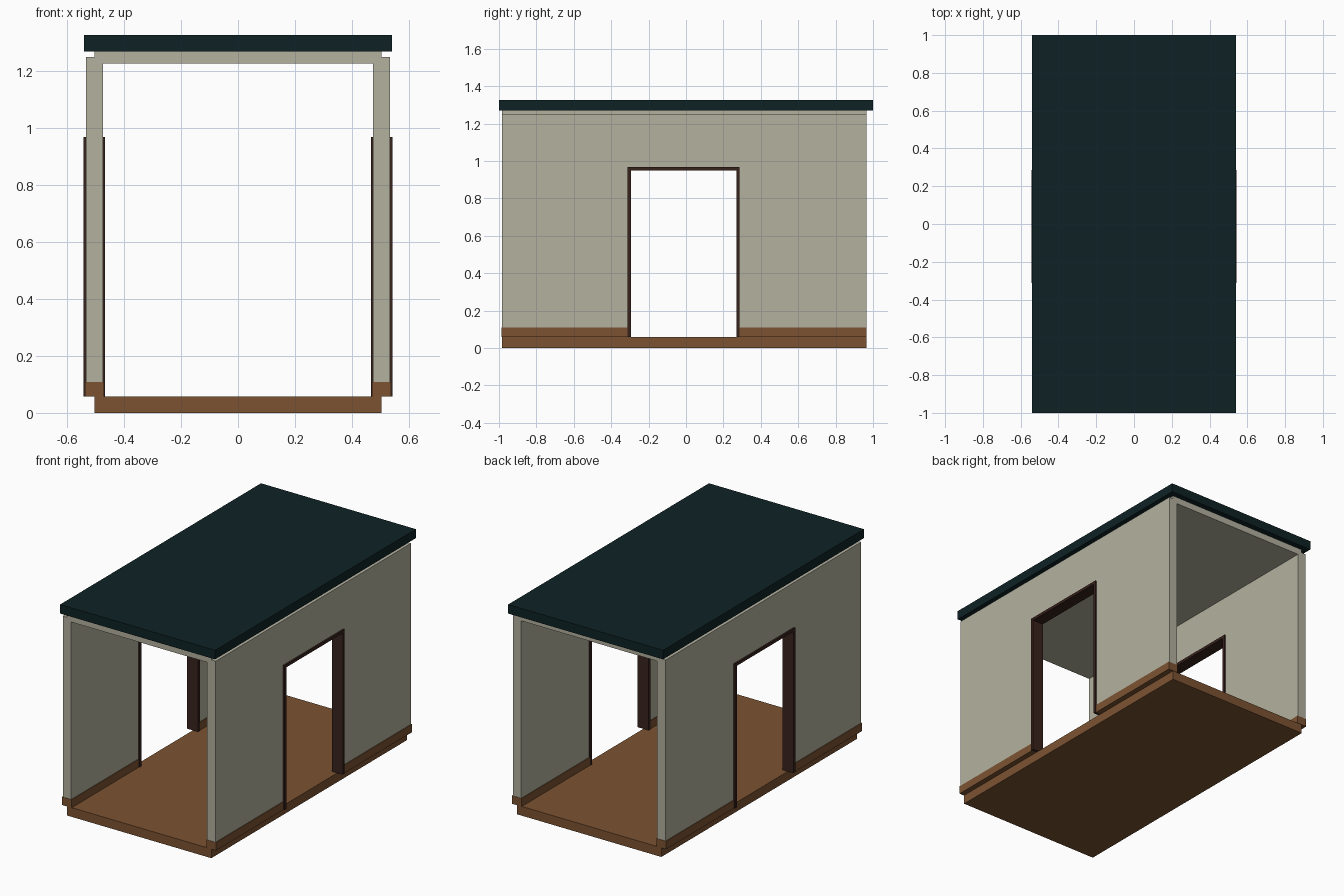
import bpy, bmesh
from mathutils import Vector

if "Cube" in bpy.data.objects:
    bpy.data.objects.remove(bpy.data.objects["Cube"])


def mat(name, rgb):
    m = bpy.data.materials.new(name)
    m.diffuse_color = (*rgb, 1)
    m.use_nodes = True
    m.node_tree.nodes["Principled BSDF"].inputs["Base Color"].default_value = m.diffuse_color
    return m


ROOF = mat("dark teal", (0.0045, 0.016, 0.018))
WALL = mat("warm beige", (0.45, 0.44, 0.345))
WOOD = mat("brown wood", (0.2, 0.086, 0.032))
TRIM = mat("dark brown", (0.04, 0.016, 0.0115))


def extrude(name, points, depth, material):
    """Solid from a flat outline pushed along a depth vector."""
    bm = bmesh.new()
    face = bm.faces.new([bm.verts.new(p) for p in points])
    out = bmesh.ops.extrude_face_region(bm, geom=[face])
    verts = [g for g in out["geom"] if isinstance(g, bmesh.types.BMVert)]
    bmesh.ops.translate(bm, verts=verts, vec=Vector(depth))
    bmesh.ops.recalc_face_normals(bm, faces=bm.faces)
    me = bpy.data.meshes.new(name)
    bm.to_mesh(me)
    bm.free()
    me.materials.append(material)
    ob = bpy.data.objects.new(name, me)
    bpy.context.collection.objects.link(ob)
    return ob


def box(name, x, y, z, material):
    pts = [(x[0], y[0], z[0]), (x[1], y[0], z[0]), (x[1], y[1], z[0]), (x[0], y[1], z[0])]
    return extrude(name, pts, (0, 0, z[1] - z[0]), material)


def arch(name, x, outer, inner, bottom, top, inner_top, material):
    """Upside-down U seen from the side, x[0]..x[1] thick."""
    (a, d), (b, c) = outer, inner
    yz = [(a, bottom), (a, top), (d, top), (d, bottom),
          (c, bottom), (c, inner_top), (b, inner_top), (b, bottom)]
    return extrude(name, [(x[0], y, z) for y, z in yz], (x[1] - x[0], 0, 0), material)


BACK, FRONT = 0.964, -0.984          # ends of the room
FLOOR, DOOR = 0.058, (-0.303, 0.277)  # floor top, door hole in the wall

# floor, ceiling and roof slab
box("floor", (-0.503, 0.503), (FRONT, BACK), (0, FLOOR), WOOD)
box("ceiling", (-0.503, 0.503), (FRONT, BACK), (1.227, 1.269), WALL)
box("roof", (-0.54, 0.54), (-1, 1), (1.269, 1.326), ROOF)

# both side walls, with doorway trim and skirting
for side, s in (("left", -1), ("right", 1)):
    arch(side + "_wall", (s * 0.474, s * 0.533), (FRONT, BACK), DOOR,
         FLOOR + 0.002, 1.249, 0.959, WALL)
    arch(side + "_door_frame", (s * 0.467, s * 0.543), (-0.313, 0.287), (-0.294, 0.269),
         FLOOR, 0.968, 0.95, TRIM)
    for part, y in (("front", (FRONT - 0.002, DOOR[0])), ("back", (DOOR[1], BACK + 0.002))):
        box(f"{side}_{part}_skirting", (s * 0.47, s * 0.537), y, (FLOOR, 0.109), WOOD)
